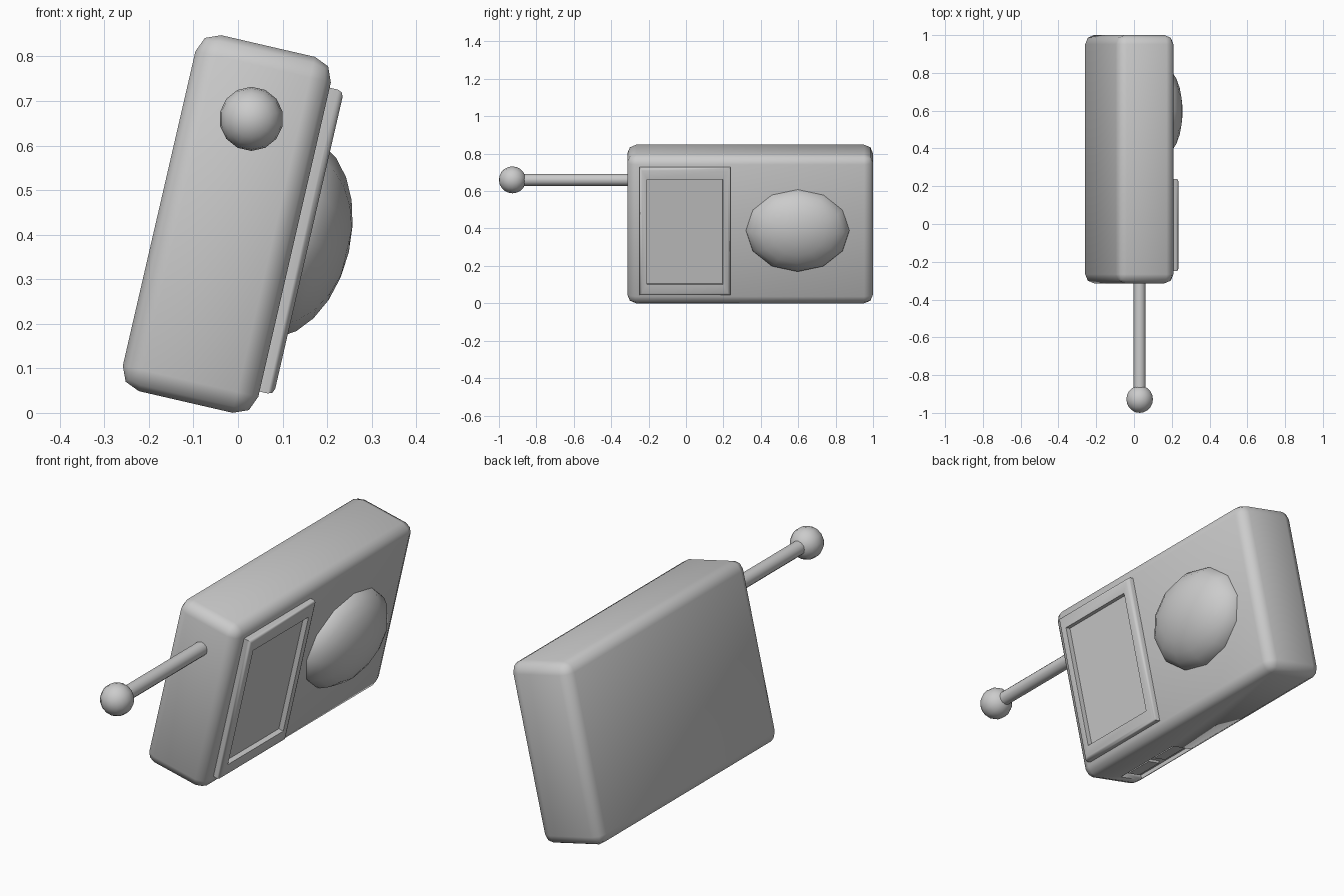
import bpy, bmesh, math
from mathutils import Matrix, Vector

if "Cube" in bpy.data.objects:
    bpy.data.objects.remove(bpy.data.objects["Cube"], do_unlink=True)

grey = bpy.data.materials.new("plain_grey")
grey.use_nodes = True
GREY = (0.6, 0.6, 0.6, 1)
grey.diffuse_color = GREY
grey.node_tree.nodes["Principled BSDF"].inputs["Base Color"].default_value = GREY

# The case leans sideways; leaning parts are built in this frame
LEAN = Matrix.Translation((-0.025, 0, 0.424)) @ Matrix.Rotation(math.radians(13), 4, 'Y')


def finish(bm, name, matrix=Matrix(), angle=35):
    bmesh.ops.recalc_face_normals(bm, faces=bm.faces)
    mesh = bpy.data.meshes.new(name)
    bm.to_mesh(mesh)
    bm.free()
    obj = bpy.data.objects.new(name, mesh)
    bpy.context.collection.objects.link(obj)
    mesh.materials.append(grey)
    obj.matrix_world = matrix
    bpy.ops.object.select_all(action='DESELECT')
    obj.select_set(True)
    bpy.context.view_layer.objects.active = obj
    bpy.ops.object.shade_smooth_by_angle(angle=math.radians(angle))
    return obj


def box(lo, hi, bevel=0, segments=2):
    lo, hi = Vector(lo), Vector(hi)
    bm = bmesh.new()
    bmesh.ops.create_cube(bm, size=1)
    bmesh.ops.scale(bm, vec=hi - lo, verts=bm.verts)
    bmesh.ops.translate(bm, vec=(lo + hi) / 2, verts=bm.verts)
    if bevel:
        bmesh.ops.bevel(bm, geom=bm.edges[:], offset=bevel, segments=segments,
                        profile=0.5, affect='EDGES')
    return bm


def ellipsoid(name, radii, matrix, segments, rings):
    bm = bmesh.new()
    bmesh.ops.create_uvsphere(bm, u_segments=segments, v_segments=rings, radius=1)
    bmesh.ops.scale(bm, vec=radii, verts=bm.verts)
    return finish(bm, name, matrix, 60)


# Rounded case with a shallow recess cut into its underside
case = finish(box((-0.156, -0.314, -0.41), (0.156, 1.0, 0.41), 0.048), "case", LEAN, 50)
cutter = finish(box((-0.125, -0.23, -0.5), (0.0, 0.13, -0.385)), "recess_cutter", LEAN)
cutter.hide_render = True
cut = case.modifiers.new("recess", 'BOOLEAN')
cut.operation, cut.solver, cut.object = 'DIFFERENCE', 'EXACT', cutter
bpy.context.view_layer.objects.active = case
bpy.ops.object.modifier_apply(modifier=cut.name)
bpy.data.objects.remove(cutter, do_unlink=True)

# Two small switches inside the recess
for side, y in (("front", -0.14), ("back", 0.04)):
    finish(box((-0.095, y - 0.07, -0.397), (-0.03, y + 0.07, -0.37)), side + "_switch", LEAN)

# Screen: raised rim around a sunken panel
bm = box((0.14, -0.249, -0.35), (0.189, 0.238, 0.35))
bm.faces.ensure_lookup_table()
front = max(bm.faces, key=lambda f: f.calc_center_median().x)
bmesh.ops.inset_individual(bm, faces=[front], thickness=0.04)
for v in front.verts:
    v.co.y = -0.006 + math.copysign(0.2025, v.co.y)
    v.co.z = math.copysign(0.289, v.co.z)
bmesh.ops.inset_individual(bm, faces=[front], thickness=0.001)
for v in front.verts:
    v.co.x = 0.166
rim = [e for e in bm.edges if len(e.link_faces) == 2
       and all(v.co.x > 0.18 for v in e.verts) and e.calc_face_angle() > 0.5]
bmesh.ops.bevel(bm, geom=rim, offset=0.014, segments=2, profile=0.5, affect='EDGES')
finish(bm, "screen", LEAN, 50)

# Domed knob beside the screen, its pole pointing out of the case
ellipsoid("dome", (0.23, 0.283, 0.15),
          LEAN @ Matrix.Translation((0.131, 0.597, 0)) @ Matrix.Rotation(math.pi / 2, 4, 'Y'), 12, 12)

# Aerial: straight rod with a ball on the end
TURN = Matrix.Rotation(math.pi / 2, 4, 'X')
bm = bmesh.new()
bmesh.ops.create_cone(bm, cap_ends=True, segments=12, radius1=0.032, radius2=0.032, depth=0.66)
finish(bm, "aerial_rod", Matrix.Translation((0.03, -0.58, 0.66)) @ TURN, 50)
ellipsoid("aerial_ball", (0.072,) * 3, Matrix.Translation((0.03, -0.928, 0.66)) @ TURN, 14, 10)
